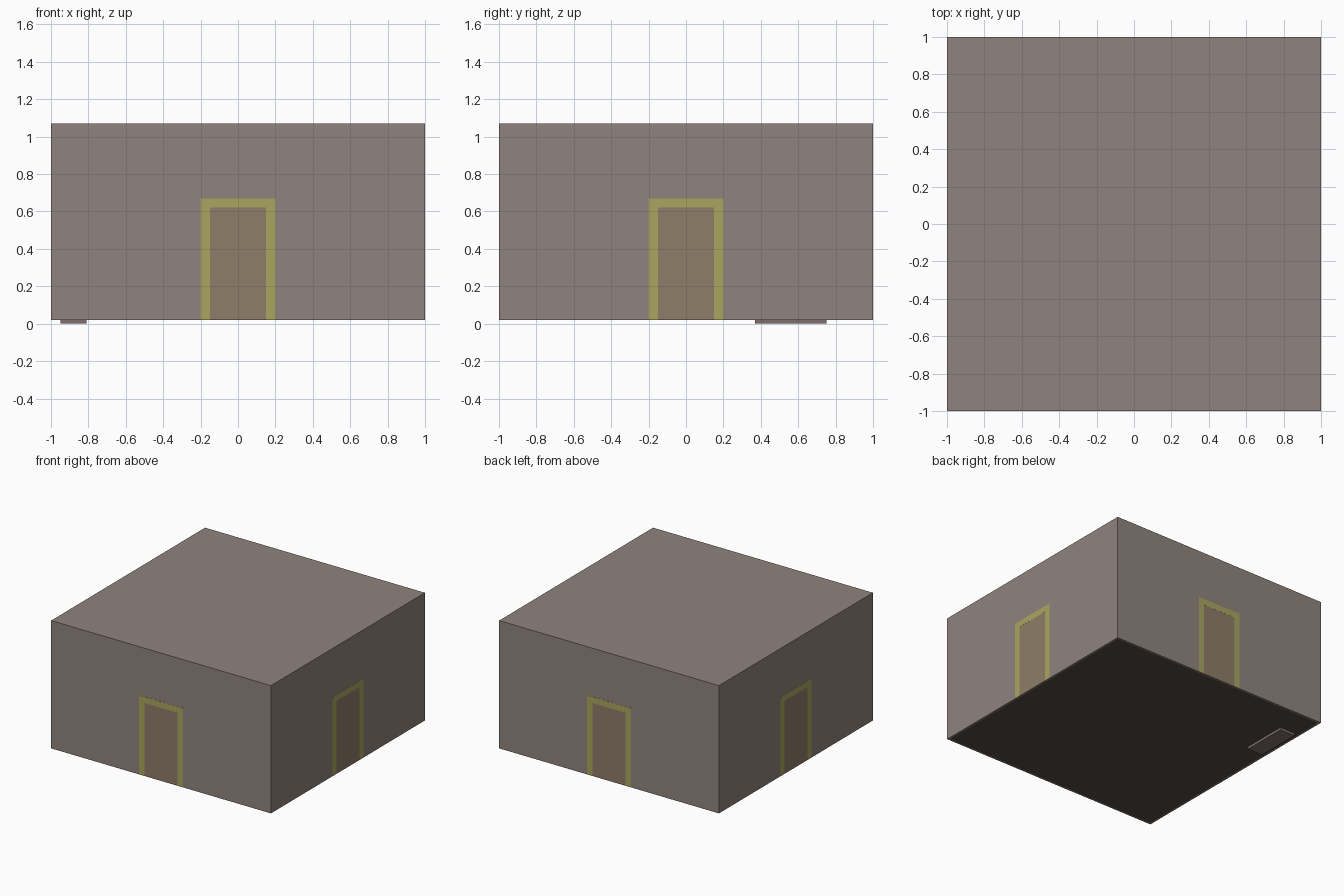
import bpy
from math import pi
from mathutils import Matrix, Vector

if "Cube" in bpy.data.objects:
    bpy.data.objects.remove(bpy.data.objects["Cube"])


def material(name, rgb):
    m = bpy.data.materials.new(name)
    m.diffuse_color = (*rgb, 1)
    m.use_nodes = True
    m.node_tree.nodes["Principled BSDF"].inputs["Base Color"].default_value = m.diffuse_color
    return m


WALL = material("wall_paint", (0.275, 0.23, 0.205))
FRAME = material("frame_paint", (0.40, 0.375, 0.115))
DOOR = material("door_wood", (0.27, 0.205, 0.14))
FLOOR = material("floor_dark", (0.085, 0.07, 0.06))
PLATE = material("plate_brown", (0.22, 0.16, 0.145))

BASE, TOP, OUT, THICK = 0.02, 1.07, 0.999, 0.015


def box(name, lo, hi, mat, turn=0):
    """Box between two corners, turned about the room centre."""
    lo, hi = Vector(lo), Vector(hi)
    bpy.ops.mesh.primitive_cube_add(size=1)
    ob = bpy.context.object
    ob.name = name
    size = hi - lo
    ob.data.transform(Matrix.Rotation(turn, 4, 'Z')
                      @ Matrix.Translation((lo + hi) / 2)
                      @ Matrix.Diagonal((*size, 1)))
    ob.data.materials.append(mat)
    return ob


def prism(name, outline, y0, y1, mat, turn):
    """Extrude an x-z outline from y0 to y1."""
    n = len(outline)
    verts = [(x, y, z) for y in (y0, y1) for x, z in outline]
    faces = [list(range(n)), list(range(2 * n - 1, n - 1, -1))]
    faces += [[i, i + n, (i + 1) % n + n, (i + 1) % n] for i in range(n)]
    me = bpy.data.meshes.new(name)
    me.from_pydata(verts, [], faces)
    me.transform(Matrix.Rotation(turn, 4, 'Z'))
    me.materials.append(mat)
    ob = bpy.data.objects.new(name, me)
    bpy.context.collection.objects.link(ob)


# Four walls, each with a framed door
frame = [(-0.2, BASE), (-0.15, BASE), (-0.15, 0.62), (0.15, 0.62),
         (0.15, BASE), (0.2, BASE), (0.2, 0.67), (-0.2, 0.67)]
for i, side in enumerate(("front", "right", "back", "left")):
    turn = i * pi / 2
    box(side + "_wall", (-OUT, -OUT, BASE), (OUT - THICK, -OUT + THICK, TOP - THICK),
        WALL, turn)
    prism(side + "_door_frame", frame, -1.0, -OUT + THICK, FRAME, turn)
    box(side + "_door", (-0.15, -OUT - 0.0005, BASE), (0.15, -OUT + THICK, 0.62),
        DOOR, turn)

# Ceiling and floor
inner = OUT - THICK
box("ceiling", (-OUT, -OUT, TOP - THICK), (OUT, OUT, TOP), WALL)
box("floor", (-inner, -inner, BASE), (inner, inner, BASE + THICK), FLOOR)

# Small plate under the floor
box("floor_plate", (-0.95, 0.37, 0), (-0.81, 0.75, BASE), PLATE)
